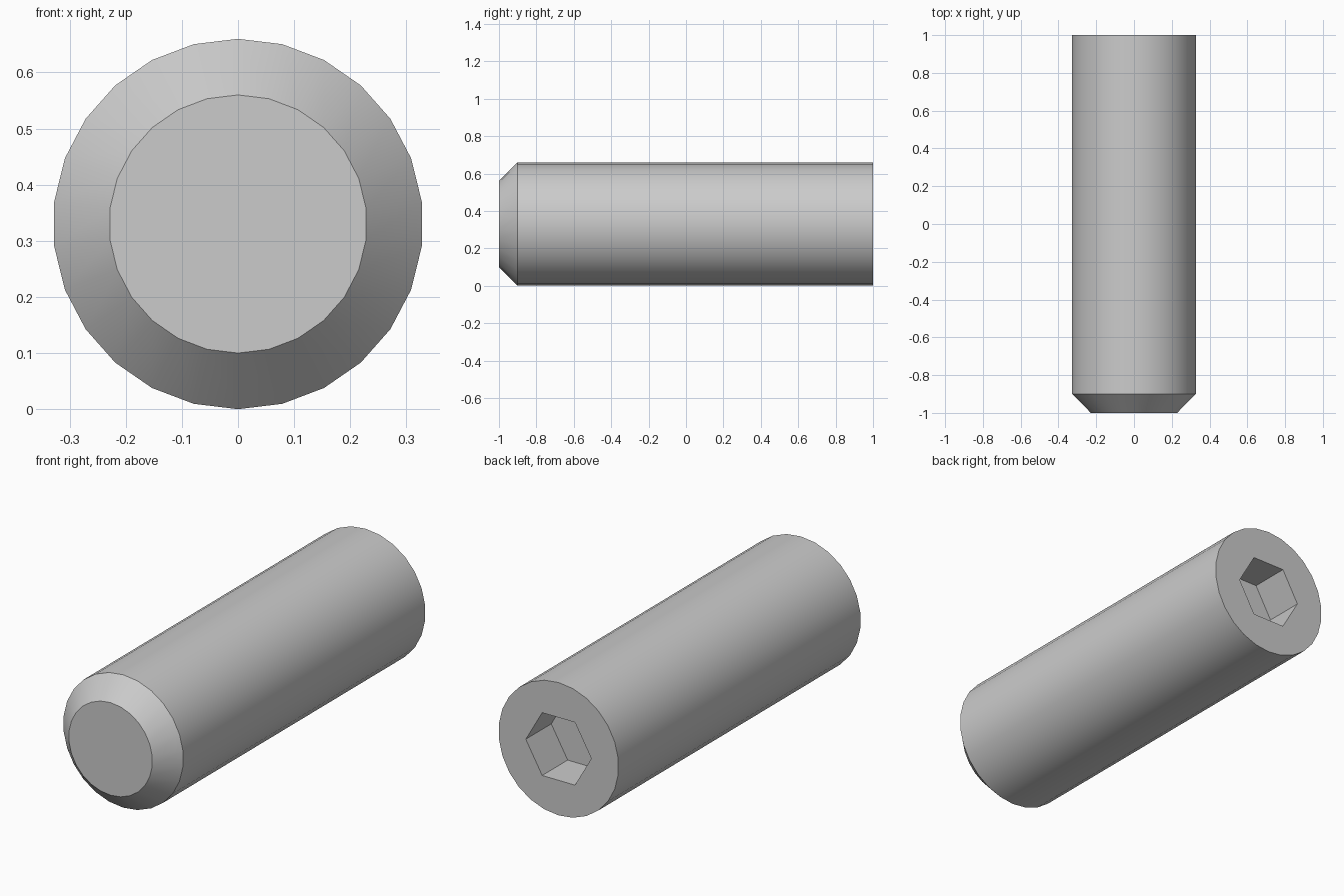
import bpy, bmesh, math

if "Cube" in bpy.data.objects:
    bpy.data.objects.remove(bpy.data.objects["Cube"])

R = 0.33          # body radius, also height of the axis
SIDES = 26


def lathe_y(name, profile, sides, start):
    """Closed solid around the Y-parallel axis at z = R; profile = (radius, y)."""
    bm = bmesh.new()
    rings = []
    for r, y in profile:
        rings.append([bm.verts.new((r * math.cos(start + 2 * math.pi * i / sides), y,
                                    R + r * math.sin(start + 2 * math.pi * i / sides)))
                      for i in range(sides)])
    for a, b in zip(rings, rings[1:]):
        for i in range(sides):
            j = (i + 1) % sides
            bm.faces.new((a[i], a[j], b[j], b[i]))
    bm.faces.new(rings[0])
    bm.faces.new(rings[-1])
    bmesh.ops.recalc_face_normals(bm, faces=bm.faces)
    mesh = bpy.data.meshes.new(name)
    bm.to_mesh(mesh)
    bm.free()
    obj = bpy.data.objects.new(name, mesh)
    bpy.context.collection.objects.link(obj)
    return obj


# Screw body with chamfered front tip
body = lathe_y("set_screw_body", [(0.23, -1), (R, -0.9), (R, 1)], SIDES, math.pi / 2)

# Hexagonal socket in the back end, corners pointing along x
cutter = lathe_y("hex_socket_cutter", [(0.18, 0.8), (0.18, 1.2)], 6, 0)
cutter.hide_render = True

cut = body.modifiers.new("hex_socket", 'BOOLEAN')
cut.operation = 'DIFFERENCE'
cut.solver = 'EXACT'
cut.object = cutter

bpy.ops.object.select_all(action='DESELECT')
body.select_set(True)
bpy.context.view_layer.objects.active = body
bpy.ops.object.modifier_apply(modifier=cut.name)
bpy.data.objects.remove(cutter, do_unlink=True)

# Smooth round wall, crisp chamfer and socket edges
bpy.ops.object.shade_smooth_by_angle(angle=math.radians(30))
